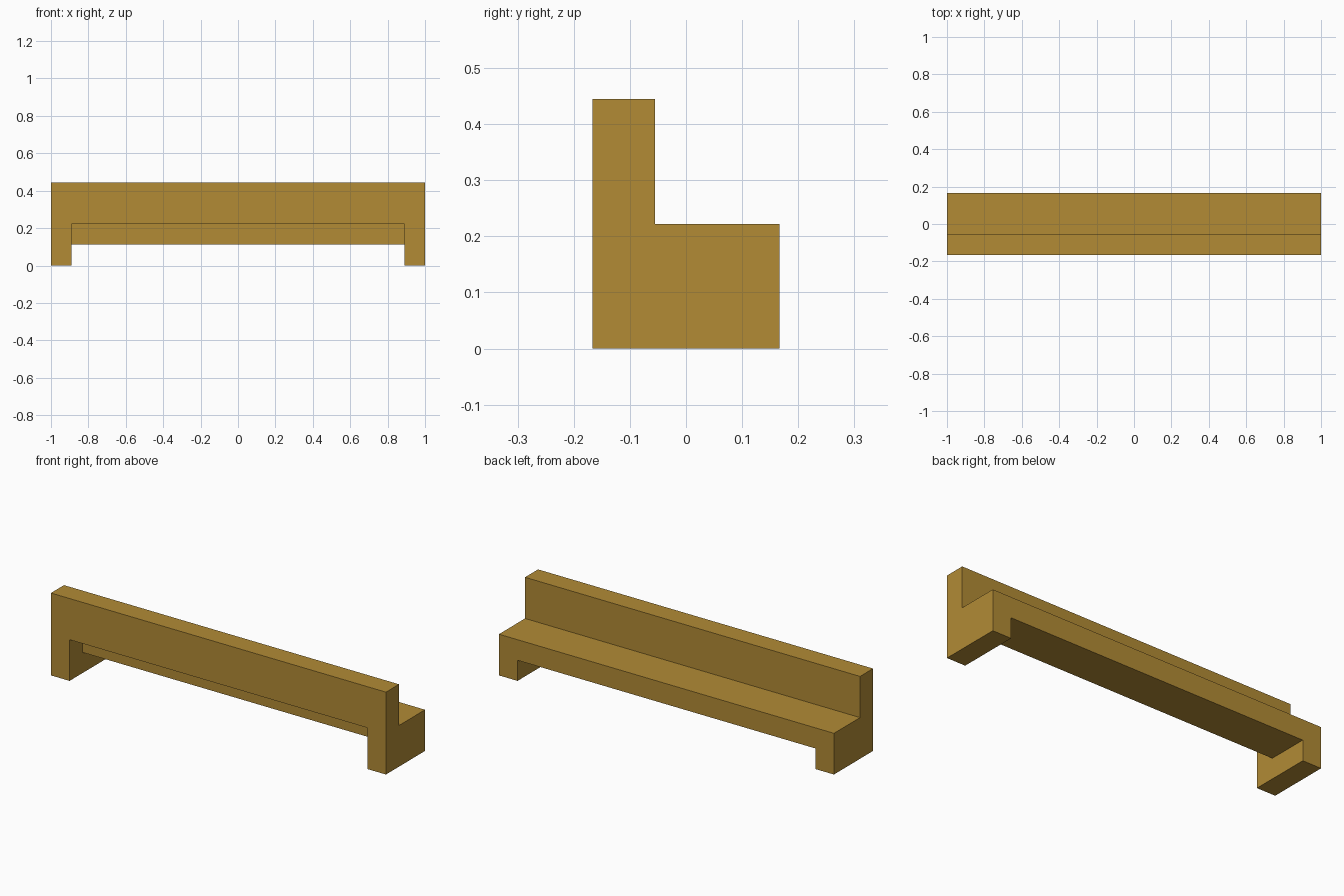
import bpy
import bmesh

cube = bpy.data.objects.get("Cube")
if cube:
    bpy.data.objects.remove(cube, do_unlink=True)

U = 1 / 9  # module: the bench is 18 x 3 x 4 modules

wood = bpy.data.materials.new("golden_wood")
wood.use_nodes = True
colour = (0.445, 0.258, 0.036, 1)
wood.diffuse_color = colour
wood.node_tree.nodes["Principled BSDF"].inputs["Base Color"].default_value = colour


def extrude_profile(name, profile, x0, x1):
    """Extrude a (y, z) profile, given in modules, along x from x0 to x1."""
    bm = bmesh.new()
    face = bm.faces.new([bm.verts.new((x0 * U, y * U, z * U)) for y, z in profile])
    ext = bmesh.ops.extrude_face_region(bm, geom=[face])
    verts = [v for v in ext["geom"] if isinstance(v, bmesh.types.BMVert)]
    bmesh.ops.translate(bm, verts=verts, vec=((x1 - x0) * U, 0, 0))
    bmesh.ops.recalc_face_normals(bm, faces=bm.faces)
    mesh = bpy.data.meshes.new(name)
    bm.to_mesh(mesh)
    bm.free()
    mesh.materials.append(wood)
    obj = bpy.data.objects.new(name, mesh)
    bpy.context.collection.objects.link(obj)
    return obj


def rect(y0, y1, z0, z1):
    return [(y0, z0), (y1, z0), (y1, z1), (y0, z1)]


# Upright panel along the front edge
extrude_profile("upright_panel", rect(-1.5, -0.5, 2, 4), -9, 9)

# Seat slab behind and below the panel
extrude_profile("seat_slab", rect(-0.5, 1.5, 1, 2), -9, 9)

# End legs, stepped to carry both the slab and the panel
leg = [(-1.5, 0), (1.5, 0), (1.5, 1), (-0.5, 1), (-0.5, 2), (-1.5, 2)]
extrude_profile("right_leg", leg, -9, -8)
extrude_profile("left_leg", leg, 8, 9)
